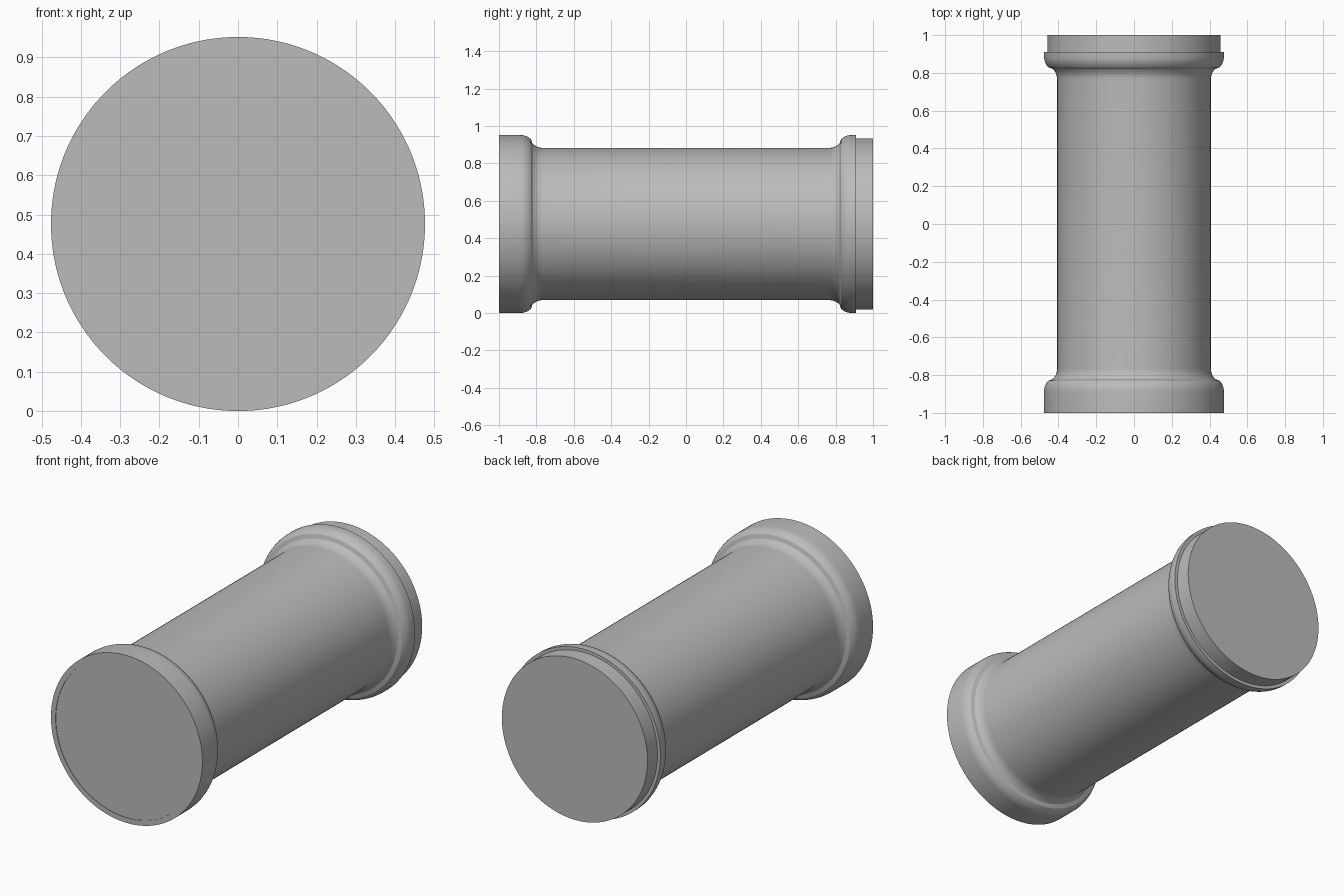
import bpy, bmesh, math
from mathutils import Matrix, Vector

cube = bpy.data.objects.get("Cube")
if cube:
    bpy.data.objects.remove(cube, do_unlink=True)

SEGMENTS = 128
RADIUS = 0.476

grey = bpy.data.materials.new("pipe grey")
grey.use_nodes = True
colour = (0.5, 0.5, 0.5, 1)
grey.diffuse_color = colour
grey.node_tree.nodes["Principled BSDF"].inputs["Base Color"].default_value = colour


def lathe(name, profile):
    """Revolve (y, radius) points about the lengthwise axis; close both ends."""
    bm = bmesh.new()
    rings = []
    for y, r in profile:
        ring = []
        for i in range(SEGMENTS):
            a = math.tau * (i + 0.5) / SEGMENTS
            ring.append(bm.verts.new((r * math.cos(a), y, RADIUS + r * math.sin(a))))
        rings.append(ring)
    for a, b in zip(rings, rings[1:]):
        for i in range(SEGMENTS):
            j = (i + 1) % SEGMENTS
            bm.faces.new((a[i], a[j], b[j], b[i]))
    bm.faces.new(rings[0])
    bm.faces.new(rings[-1])
    bmesh.ops.recalc_face_normals(bm, faces=bm.faces)
    mesh = bpy.data.meshes.new(name)
    bm.to_mesh(mesh)
    bm.free()
    mesh.materials.append(grey)
    obj = bpy.data.objects.new(name, mesh)
    bpy.context.collection.objects.link(obj)
    bpy.ops.object.select_all(action="DESELECT")
    obj.select_set(True)
    bpy.context.view_layer.objects.active = obj
    bpy.ops.object.shade_smooth_by_angle(angle=math.radians(30))
    return obj


# Flare from collar to barrel: two tangent arcs joined by a sloping straight
flare = []
ARC, STEPS, SLOPE = 0.08, 5, math.radians(45)
for i in range(STEPS + 1):
    a = SLOPE * i / STEPS
    flare.append((0.885 - ARC * math.sin(a), RADIUS - ARC * (1 - math.cos(a))))
for i in range(STEPS, -1, -1):
    a = SLOPE * i / STEPS
    flare.append((0.765 + ARC * math.sin(a), 0.407 + ARC * (1 - math.cos(a))))

# Pipe body with a recessed front face, and a flared collar at each end
front = [(-0.997, 0.447), (-1, 0.447), (-1, RADIUS)]
front += [(-y, r) for y, r in flare]
back = list(reversed(flare)) + [(0.91, RADIUS)]
lathe("pipe_body", front + back)

# Narrower plug at the back end
lathe("back_spigot", [(0.9, 0.458), (1, 0.458)])
